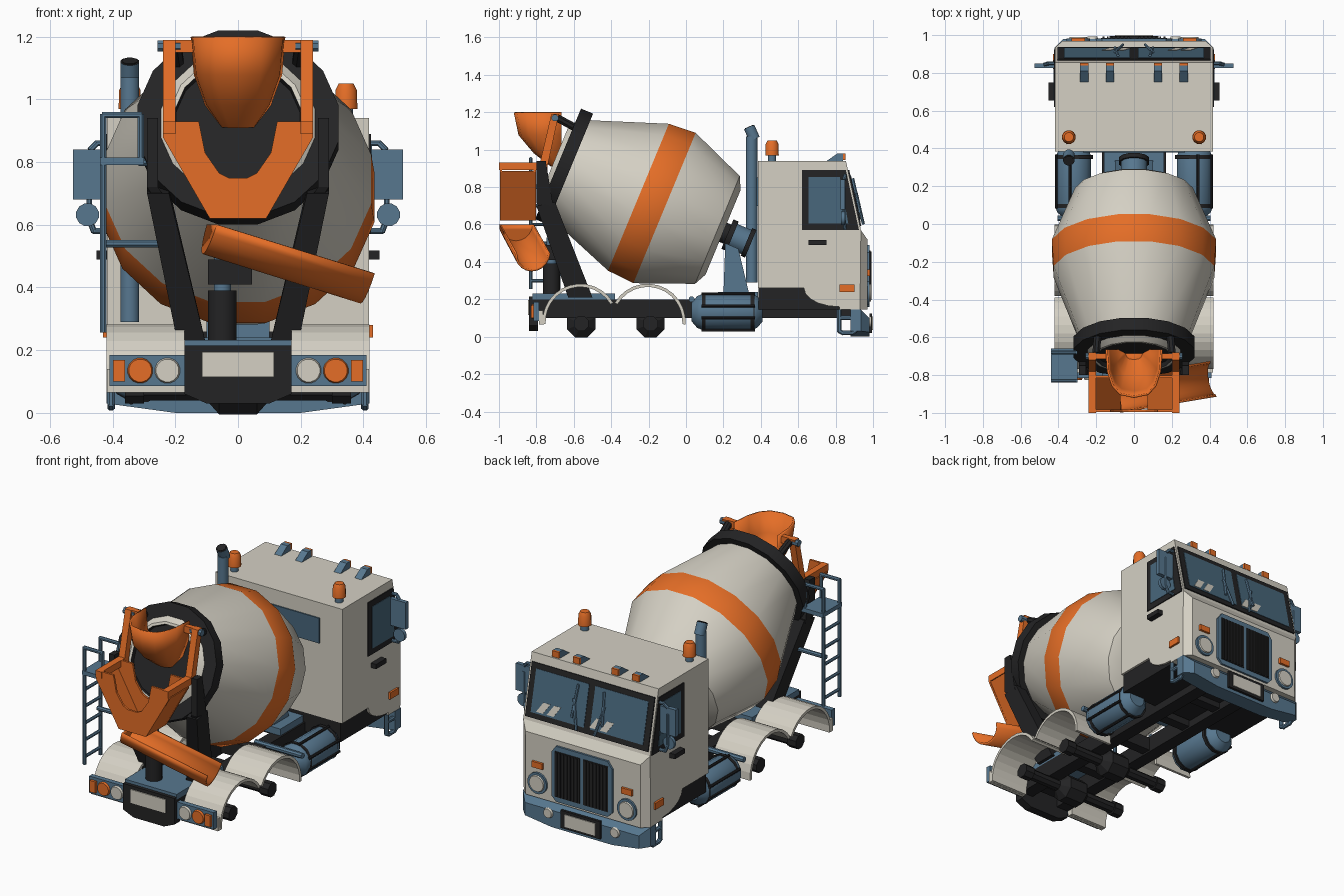
import bpy, bmesh, math
from mathutils import Vector as V

if "Cube" in bpy.data.objects:
    bpy.data.objects.remove(bpy.data.objects["Cube"])

def material(name, rgb):
    m = bpy.data.materials.new(name)
    m.diffuse_color = (*rgb, 1)
    m.use_nodes = True
    m.node_tree.nodes["Principled BSDF"].inputs["Base Color"].default_value = m.diffuse_color
    return m

CREAM = material("cream paint", (.66, .63, .55))
ORANGE = material("orange paint", (.78, .155, .02))
BLACK = material("dark rubber", (.017, .017, .018))
BLUE = material("steel blue", (.095, .185, .275))
GLASS = material("blue glass", (.065, .135, .2))

def make(name, bm, mats, mirror=False, smooth=False, thick=0):
    bmesh.ops.recalc_face_normals(bm, faces=bm.faces)
    me = bpy.data.meshes.new(name)
    bm.to_mesh(me); bm.free()
    for m in (mats if isinstance(mats, list) else [mats]):
        me.materials.append(m)
    o = bpy.data.objects.new(name, me)
    bpy.context.collection.objects.link(o)
    if thick:
        s = o.modifiers.new("thickness", 'SOLIDIFY'); s.thickness = thick; s.offset = 0
    if mirror:
        o.modifiers.new("mirror", 'MIRROR')
    if smooth:
        bpy.ops.object.select_all(action='DESELECT')
        o.select_set(True); bpy.context.view_layer.objects.active = o
        bpy.ops.object.shade_smooth_by_angle(angle=math.radians(32))
    return o

def add_slab(bm, pts, vec):
    a = [bm.verts.new(p) for p in pts]
    b = [bm.verts.new(V(p) + V(vec)) for p in pts]
    bm.faces.new(a); bm.faces.new(b)
    for i in range(len(a)):
        j = (i + 1) % len(a)
        bm.faces.new((a[i], a[j], b[j], b[i]))

def slab(name, pts, vec, mat, mirror=False):
    bm = bmesh.new(); add_slab(bm, pts, vec)
    return make(name, bm, mat, mirror)

def box(name, x, y, z, mat, mirror=False):
    return slab(name, [(x[0], y[0], z[0]), (x[1], y[0], z[0]), (x[1], y[1], z[0]), (x[0], y[1], z[0])],
                (0, 0, z[1] - z[0]), mat, mirror)

def add_lathe(bm, prof, origin, axis, n, cols=None):
    q = V(axis).to_track_quat('Z', 'Y')
    rings = []
    for s, r in prof:
        r /= math.cos(math.pi / n)
        rings.append([bm.verts.new(V(origin) + q @ V((r * math.cos((i + .5) * math.tau / n),
                      r * math.sin((i + .5) * math.tau / n), s))) for i in range(n)])
    for k in range(len(rings) - 1):
        for i in range(n):
            j = (i + 1) % n
            f = bm.faces.new((rings[k][i], rings[k][j], rings[k + 1][j], rings[k + 1][i]))
            f.material_index = cols[k] if cols else 0
    for k in (0, -1):
        bm.faces.new(rings[k]).material_index = cols[k] if cols else 0

def lathe(name, prof, origin, axis, mat, n=12, cols=None, mirror=False):
    bm = bmesh.new(); add_lathe(bm, prof, origin, axis, n, cols)
    return make(name, bm, mat, mirror, smooth=n > 8)

def rods(name, paths, r, mat, mirror=False, n=8):
    bm = bmesh.new()
    for path in paths:
        for p, q in zip(path, path[1:]):
            d = V(q) - V(p)
            add_lathe(bm, [(-r * .4, r), (d.length + r * .4, r)], p, d, n)
    return make(name, bm, mat, mirror)

# ---- drum, on a tilted axis
DO, DA = (0, -.185, .717), (0, .924, -.383)
lathe("mixer_drum", [(-.30, .17), (-.565, .2), (-.565, .215), (-.52, .27), (-.46, .285), (-.075, .425),
      (.076, .435), (.382, .312), (.415, .245)], DO, DA, [CREAM, ORANGE, BLACK], 16, [2, 0, 0, 0, 0, 1, 0, 0])
lathe("drum_roller_ring", [(-.54, .27), (-.54, .32), (-.47, .32), (-.47, .27)], DO, DA, BLACK, 16)
lathe("drum_motor", [(.41, .055), (.44, .055), (.44, .085), (.47, .085), (.47, .07), (.55, .07), (.55, .08), (.575, .08)],
      DO, DA, [BLUE, BLACK], 12, [1, 1, 1, 1, 0, 1, 1])
slab("motor_pedestal", [(-.1, .2, .22), (-.1, .34, .22), (-.1, .28, .47), (-.1, .21, .5)], (.2, 0, 0), BLUE)
box("motor_base", (-.16, .16), (.17, .385), (.2, .24), BLUE)

# ---- rear drum supports
slab("drum_support_post", [(.29, -.80, .94), (.29, -.75, .94), (.29, -.71, .70), (.25, -.70, .66), (.25, -.77, .66), (.29, -.80, .72)],
     (-.035, 0, 0), BLACK, True)
bm = bmesh.new()
lo = [bm.verts.new(p) for p in [(.10, -.63, .21), (.19, -.63, .21), (.19, -.50, .21), (.10, -.50, .21)]]
hi = [bm.verts.new(p) for p in [(.22, -.80, .70), (.29, -.80, .70), (.29, -.70, .72), (.22, -.70, .72)]]
bm.faces.new(lo); bm.faces.new(hi)
for i in range(4):
    bm.faces.new((lo[i], lo[(i + 1) % 4], hi[(i + 1) % 4], hi[i]))
make("drum_support_leg", bm, BLACK, True)

# ---- filling hopper: U sections lofted downwards
bm = bmesh.new(); rows = []
for z, hx, yf in [(1.2, .145, -.915), (1.08, .135, -.89), (.985, .10, -.81), (.915, .05, -.72)]:
    rows.append([bm.verts.new((hx * math.copysign(abs(math.cos(t)) ** .7, math.cos(t)),
                 -.665 + (yf + .665) * math.sin(t) ** .8, z)) for t in [max(0, math.pi * i / 8) if i < 8 else math.pi - 1e-6 for i in range(9)]])
for a, b in zip(rows, rows[1:]):
    for i in range(8):
        bm.faces.new((a[i], a[i + 1], b[i + 1], b[i]))
bm.faces.new(rows[-1])
make("filling_hopper", bm, ORANGE, smooth=True, thick=.012)
slab("hopper_arm", [(.2, -.72, 1.19), (.2, -.68, 1.19), (.2, -.745, .89), (.2, -.79, .89)], (.04, 0, 0), ORANGE, True)
box("hopper_side_lug", (.14, .2), (-.715, -.685), (1.15, 1.19), ORANGE, True)
rods("hopper_bolt", [[(.19, -.70, 1.17), (.25, -.70, 1.17)]], .018, BLUE, True)
rods("hopper_bracket", [[(.2, -.68, 1.165), (.19, -.56, 1.10)]], .02, BLACK, True)

# ---- discharge collector with U cut plates
half = [(.09, .62), (.24, .88), (.24, .93), (.125, .93), (.105, .83), (.06, .765), (.03, .75)]
outline = half + [(-x, z) for x, z in reversed(half)]
for nm, y in (("front", -.995), ("back", -.815)):
    slab("collector_%s_plate" % nm, [(x, y, z) for x, z in outline], (0, .012, 0), ORANGE)
slab("collector_side", [(.09, -.985, .62), (.24, -.985, .885), (.222, -.985, .885), (.072, -.985, .62)], (0, .18, 0), ORANGE, True)
box("collector_flange", (.2, .24), (-1, -.78), (.89, .93), ORANGE, True)
slab("collector_hanger", [(.2, -.82, .93), (.2, -.74, .93), (.2, -.74, .89), (.2, -.82, .89)], (.04, 0, 0), ORANGE, True)

# ---- swivel chute: half pipe
A, B = V((-.08, -.905, .60)), V((.42, -.82, .445))
d = (B - A).normalized(); u = d.cross(V((0, 0, 1))).normalized(); w = u.cross(d)
bm = bmesh.new()
ends = [[bm.verts.new(P + .09 * (math.cos(t) * u - 1.05 * math.sin(t) * w)) for t in [math.pi * i / 10 for i in range(11)]] for P in (A, B)]
for i in range(10):
    bm.faces.new((ends[0][i], ends[0][i + 1], ends[1][i + 1], ends[1][i]))
bm.faces.new(ends[0])
make("swivel_chute", bm, ORANGE, smooth=True, thick=.012)
lathe("chute_post", [(0, .045), (.16, .045), (.16, .027), (.3, .027)], (-.05, -.72, .23), (0, 0, 1), [BLACK, BLUE], 12, [0, 0, 1])
box("chute_pivot_block", (-.095, .045), (-.79, -.69), (.41, .49), BLACK)

# ---- chassis
box("chassis_rail", (.09, .17), (-.82, .92), (.1, .2), BLACK, True)
for i, y in enumerate((-.7, -.38, 0, .35, .62, .88)):
    box("chassis_crossmember_%d" % i, (-.1, .1), (y - .03, y + .03), (.11, .19), BLACK)
for i, y in enumerate((-.56, -.19)):
    lathe("rear_axle_%d" % i, [(-.36, .04), (-.3, .04), (-.3, .03), (-.1, .03), (-.06, .075), (.06, .075), (.1, .03), (.3, .03), (.3, .04), (.36, .04)],
          (0, y, .07), (1, 0, 0), BLACK, 8)
    c = y - .005 if i == 0 else y - .015
    arc = [math.radians(184 - 154 * k / 12) for k in range(13)]
    sg = 1 if i == 0 else -1
    pts = [(.17, c + sg * r * math.cos(t), .08 + r * math.sin(t)) for r, seq in ((.203, arc), (.186, arc[::-1])) for t in seq]
    slab("rear_fender_%d" % i, pts, (.25, 0, 0), CREAM, True)
box("rear_deck", (-.17, .17), (-.82, -.38), (.2, .232), BLUE)
rods("fender_bar", [[(.1, .03, .2), (.4, .03, .2)]], .015, BLUE, True)

# ---- rear bumper and lamps
slab("rear_bumper", [(-.17, -.84, .215), (-.17, -.84, .06), (-.1, -.84, .03), (.1, -.84, .03), (.17, -.84, .06), (.17, -.84, .215)], (0, .05, 0), BLACK)
box("rear_plate", (-.115, .115), (-.846, -.84), (.115, .195), CREAM)
box("rear_lamp_panel", (.17, .41), (-.815, -.785), (.085, .185), BLUE, True)
box("rear_flap", (.17, .418), (-.785, -.765), (.065, .14), CREAM, True)
box("rear_side_lamp", (.36, .398), (-.83, -.815), (.1, .168), ORANGE, True)
lathe("rear_turn_lamp", [(0, .04), (.012, .036)], (.312, -.815, .135), (0, -1, 0), ORANGE, 16, mirror=True)
lathe("rear_white_lamp", [(0, .04), (.012, .036)], (.225, -.815, .135), (0, -1, 0), CREAM, 16, mirror=True)

# ---- fuel tanks
lathe("fuel_tank", [(0, .05), (.03, .085), (.05, .093), (.33, .093), (.35, .085), (.38, .05)], (.32, .03, .132), (0, 1, 0), BLUE, 12, mirror=True)
for i, y in enumerate((.085, .345)):
    lathe("tank_band_%d" % i, [(0, .098), (.02, .098)], (.315, y, .132), (0, 1, 0), BLACK, 12, mirror=True)
rods("tank_guard", [[(.41, .085, z), (.41, .365, z)] for z in (.1, .165)] + [[(.34, .085, z), (.34, .365, z)] for z in (.035, .228)], .008, BLACK, True)

# ---- cab
arch = [(.82 - .19 * math.sin(t), .26 - .1 * math.cos(t)) for t in [math.pi / 2 * k / 5 for k in range(6)]]
prof = [(.385, .26), (.385, .94), (.855, .94), (.935, .57), (.97, .52), (.97, .145), (.82, .145)] + arch
bm = bmesh.new()
add_slab(bm, [(-.418, y, z) for y, z in prof], (.836, 0, 0))
ed = [e for e in bm.edges if all(v.co.y > .96 for v in e.verts) and abs(e.verts[0].co.x - e.verts[1].co.x) < .01]
bmesh.ops.bevel(bm, geom=ed, offset=.04, segments=1, affect='EDGES')
make("cab_body", bm, CREAM)
box("wheel_well", (-.405, .405), (.388, .83), (.145, .27), BLACK)
box("cab_rear_window", (-.27, .27), (.378, .385), (.7, .85), GLASS)

def ws(x, z, off=0):
    return (x, .855 + (.94 - z) * .216 + off * .977, z + off * .211)
def windshield(name, x0, x1, z0, z1, off, th, mat, mirror=False, lean=0):
    slab(name, [ws(x0, z0, off), ws(x1, z0, off), ws(x1 + lean, z1, off), ws(x0 + lean, z1, off)], (0, th * .977, th * .211), mat, mirror)
windshield("windshield_frame", -.405, .405, .59, .89, 0, .007, BLACK)
windshield("windshield_pane", .02, .37, .62, .86, .007, .003, GLASS, True)
for i, x in enumerate((.22, .29, -.13, -.06)):
    windshield("glass_glint_%d" % i, x, x + .045, .63, .69, .01, .002, CREAM, lean=-.04)
rods("wiper", [[ws(.06, .6, .02), ws(.1, .76, .018)], [ws(.1, .66, .018), ws(.085, .84, .016)]], .007, BLUE, True, 6)

# side windows, handles, markers
slab("side_window_frame", [(.418, .62, .57), (.418, .925, .57), (.418, .855, .89), (.418, .62, .89)], (.006, 0, 0), BLACK, True)
slab("side_window_glass", [(.424, .655, .605), (.424, .868, .605), (.424, .822, .855), (.424, .655, .855)], (.003, 0, 0), GLASS, True)
box("door_handle", (.418, .452), (.655, .75), (.49, .518), BLACK, True)
box("side_marker", (.418, .43), (.82, .9), (.24, .28), ORANGE, True)

# grille, headlights, front bumper
g = [(.17, .16), (.2, .19), (.2, .45), (.17, .49)]
slab("grille_surround", [(x, .97, z) for x, z in g + [(-x, z) for x, z in g[::-1]]], (0, .012, 0), BLUE)
box("grille_opening", (.012, .175), (.982, .986), (.19, .46), BLACK, True)
for i in range(7):
    box("grille_slat_%d" % i, (.025 + i * .022, .034 + i * .022), (.984, .992), (.195, .455), BLACK, True)
lathe("headlight_rim", [(0, .062), (.012, .062)], (.295, .97, .235), (0, 1, 0), BLUE, 16, mirror=True)
lathe("headlight", [(0, .053), (.02, .045)], (.295, .97, .235), (0, 1, 0), CREAM, 16, mirror=True)
box("front_marker", (.26, .33), (.97, .984), (.325, .36), ORANGE, True)
b = [(.42, .145), (.42, .03), (.2, 0)]
bm = bmesh.new()
add_slab(bm, [(x, .88, z) for x, z in b + [(-x, z) for x, z in b[::-1]]], (0, .1, 0))
ed = [e for e in bm.edges if all(v.co.y > .97 and abs(v.co.x) > .41 for v in e.verts)]
bmesh.ops.bevel(bm, geom=ed, offset=.045, segments=1, affect='EDGES')
make("front_bumper", bm, BLUE)
box("front_plate_holder", (-.13, .13), (.98, .995), (.02, .125), BLACK)
box("front_plate", (-.1, .1), (.995, 1.0), (.035, .108), CREAM)
lathe("fog_lamp", [(0, .03), (.012, .026)], (.22, .98, .08), (0, 1, 0), CREAM, 12, mirror=True)
rods("cab_step", [[(.405, .82, .14), (.405, .82, .03), (.405, .84, .02), (.405, .89, .02), (.405, .905, .03), (.405, .905, .14)],
                  [(.405, .82, .1), (.405, .905, .1)]], .012, BLUE, True)

# roof lights and beacons
for i, x in enumerate((.127, .264)):
    slab("roof_light_%d" % i, [(x - .022, .75, .938), (x - .022, .84, .938), (x - .022, .84, .98), (x - .022, .81, .98)], (.044, 0, 0), BLUE, True)
    box("roof_lens_%d" % i, (x - .022, x + .022), (.84, .852), (.944, .98), ORANGE, True)
lathe("beacon", [(0, .022), (.03, .022), (.03, .036), (.09, .034), (.11, .024)], (.345, .46, .94), (0, 0, 1), [ORANGE, BLUE], 12, [1, 1, 0, 0], True)

# mirrors
rods("mirror_arm", [[(.41, .85, .86), (.45, .85, .86), (.47, .845, .84)], [(.41, .85, .58), (.46, .85, .58), (.475, .845, .62), (.475, .845, .8)]], .009, BLUE, True)
box("mirror", (.42, .527), (.825, .85), (.68, .84), BLUE, True)
lathe("round_mirror", [(0, .036), (.02, .036)], (.48, .83, .632), (0, 1, 0), BLUE, 12, mirror=True)

# ---- exhaust stack
lathe("exhaust_stack", [(0, .03), (.78, .03)], (-.345, .352, .29), (0, 0, 1), BLUE, 12)
lathe("exhaust_tip", [(-.02, .03), (.05, .03), (.05, .024), (.053, .024)], (-.345, .358, 1.075), (0, -.4, .9), [BLUE, BLACK], 12, [0, 1, 1])

# ---- ladder and platform
X = -.43
rods("ladder_rails", [[(X, y, .26), (X, y, .95)] for y in (-.83, -.68)] +
     [[(X, y, .95), (-.31, y, .95), (-.31, y, .8)] for y in (-.83, -.68)], .01, BLUE)
rods("ladder_rungs", [[(X, -.83, .3 + i * .1), (X, -.68, .3 + i * .1)] for i in range(5)], .009, BLUE)
box("ladder_platform", (-.44, -.3), (-.84, -.66), (.79, .815), BLUE)
rods("ladder_brackets", [[(X, -.7, .54), (-.24, -.7, .54)], [(-.31, -.7, .8), (-.27, -.72, .8)]], .012, BLUE)
